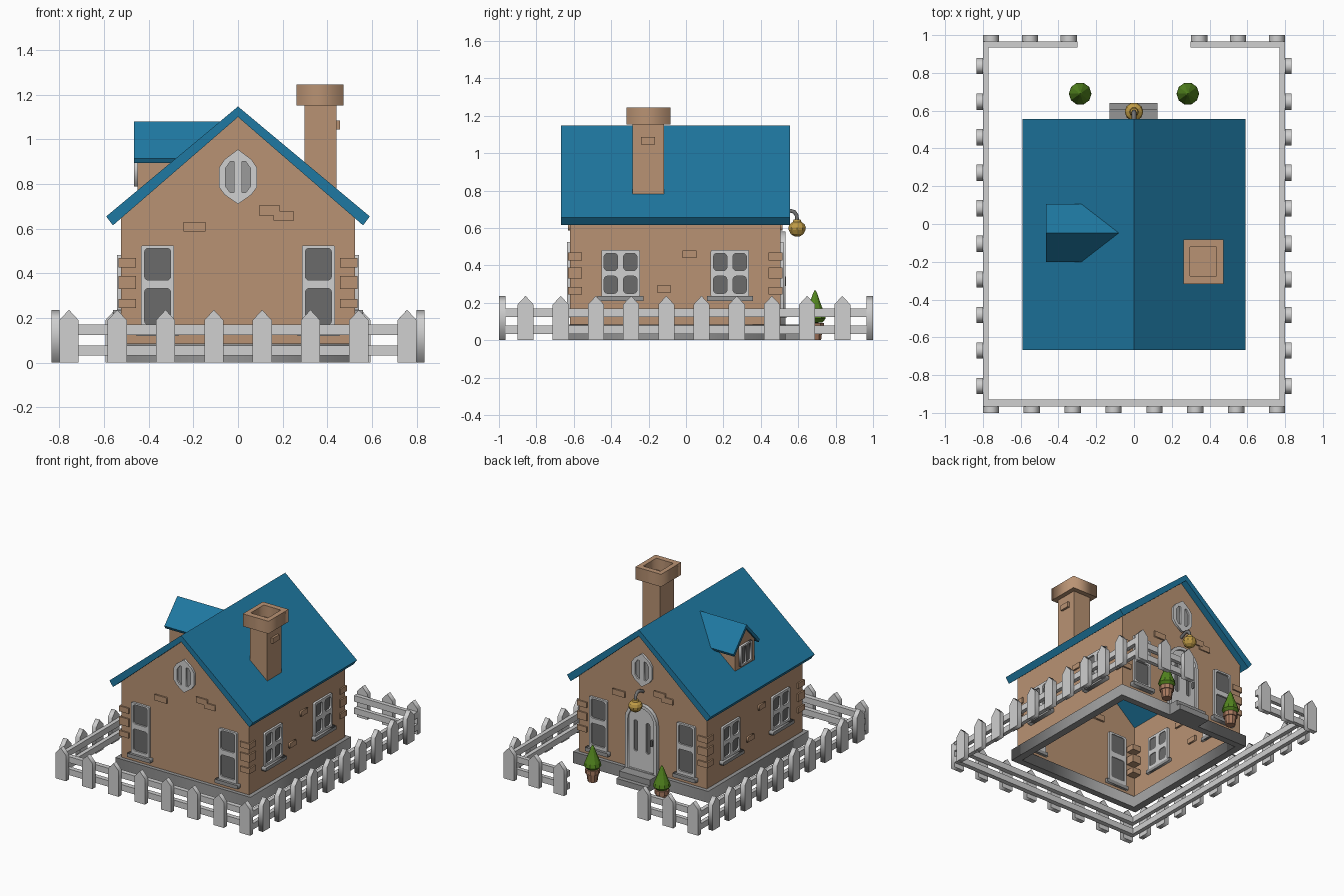
import bpy, bmesh, math
from mathutils import Matrix

if "Cube" in bpy.data.objects:
    bpy.data.objects.remove(bpy.data.objects["Cube"])


def material(name, r, g, b):
    m = bpy.data.materials.new(name)
    m.diffuse_color = [c ** 2.2 for c in (r, g, b)] + [1]
    m.use_nodes = True
    m.node_tree.nodes["Principled BSDF"].inputs["Base Color"].default_value = m.diffuse_color
    return m


BRICK = material("brick", .72, .57, .45)
ROOF = material("blue_roof", .14, .47, .63)
WHITE = material("painted_wood", .81, .81, .81)
STONE = material("grey_stone", .58, .58, .58)
GLASS = material("dark_glass", .42, .42, .42)
PALE = material("pale_glass", .60, .60, .60)
GOLD = material("brass", .74, .60, .28)
METAL = material("lamp_metal", .45, .45, .45)
LEAF = material("leaf_green", .33, .52, .14)
POT = material("clay_pot", .66, .48, .38)


def add(name, mesh, mat):
    ob = bpy.data.objects.new(name, mesh)
    mesh.materials.clear()
    mesh.materials.append(mat)
    bpy.context.collection.objects.link(ob)
    return ob


def loft(name, a, b, mat, caps=True, skip=()):
    """Join two matching rings of 3D points."""
    bm = bmesh.new()
    va, vb = [bm.verts.new(p) for p in a], [bm.verts.new(p) for p in b]
    n = len(a)
    for i in range(n):
        if i not in skip:
            bm.faces.new((va[i], va[(i + 1) % n], vb[(i + 1) % n], vb[i]))
    if caps:
        bm.faces.new(va[::-1])
        bm.faces.new(vb)
    bmesh.ops.recalc_face_normals(bm, faces=bm.faces)
    me = bpy.data.meshes.new(name)
    bm.to_mesh(me)
    bm.free()
    return add(name, me, mat)


def box(name, x0, x1, y0, y1, z0, z1, mat):
    ring = lambda z: [(x0, y0, z), (x1, y0, z), (x1, y1, z), (x0, y1, z)]
    return loft(name, ring(z0), ring(z1), mat)


def lathe(name, profile, sides, x, y, mat):
    bm = bmesh.new()
    vs = [bm.verts.new((r, 0, z)) for r, z in profile]
    es = [bm.edges.new(p) for p in zip(vs, vs[1:])]
    bmesh.ops.spin(bm, geom=vs + es, axis=(0, 0, 1), cent=(0, 0, 0),
                   angle=math.tau, steps=sides)
    bmesh.ops.remove_doubles(bm, verts=bm.verts, dist=.0005)
    bmesh.ops.recalc_face_normals(bm, faces=bm.faces)
    bmesh.ops.translate(bm, verts=bm.verts, vec=(x, y, 0))
    me = bpy.data.meshes.new(name)
    bm.to_mesh(me)
    bm.free()
    return add(name, me, mat)


def frame(u, n, o):
    """Matrix for a wall: u = right along it, v = up, w = outward."""
    return Matrix(((u[0], 0, n[0], o[0]), (u[1], 0, n[1], o[1]),
                   (0, 1, 0, 0), (0, 0, 0, 1)))


def plate(name, outlines, m, w0, w1, mat):
    """Flat outline with holes, extruded from w0 to w1."""
    cu = bpy.data.curves.new(name, 'CURVE')
    cu.dimensions, cu.fill_mode, cu.extrude = '2D', 'BOTH', (w1 - w0) / 2
    for pts in outlines:
        s = cu.splines.new('POLY')
        s.points.add(len(pts) - 1)
        for p, (u, v) in zip(s.points, pts):
            p.co = (u, v, 0, 1)
        s.use_cyclic_u = True
    tmp = bpy.data.objects.new(name, cu)
    bpy.context.collection.objects.link(tmp)
    dg = bpy.context.evaluated_depsgraph_get()
    me = bpy.data.meshes.new_from_object(tmp.evaluated_get(dg))
    bpy.data.objects.remove(tmp)
    me.transform(m @ Matrix.Translation((0, 0, (w0 + w1) / 2)))
    return add(name, me, mat)


def rect(u0, u1, v0, v1, r=0):
    if not r:
        return [(u0, v0), (u1, v0), (u1, v1), (u0, v1)]
    pts = []
    for k, (u, v) in enumerate(((u1 - r, v1 - r), (u0 + r, v1 - r),
                                (u0 + r, v0 + r), (u1 - r, v0 + r))):
        for j in range(4):
            a = math.radians(90 * k + 30 * j)
            pts.append((u + r * math.cos(a), v + r * math.sin(a)))
    return pts


def arch(half, v0, spring):
    return [(-half, v0), (half, v0)] + [
        (half * math.cos(math.pi * i / 10), spring + half * math.sin(math.pi * i / 10))
        for i in range(11)]


def window(name, outline, panes, m, glass, sill=None):
    plate(name + "_frame", [outline] + panes, m, -.02, .016, WHITE)
    us, vs = zip(*outline)
    plate(name + "_glass", panes, m, -.015, .004, glass)
    if sill:
        plate(name + "_sill", [rect(min(us) - .02, max(us) + .02, *sill)], m, -.02, .035, STONE)


CY = -.0575
FRONT = frame((1, 0), (0, -1), (0, -.62))
BACK = frame((-1, 0), (0, 1), (0, .505))
RIGHT = frame((0, 1), (1, 0), (.525, CY))
LEFT = frame((0, -1), (-1, 0), (-.525, CY))

# House shell (open below and under the roof) and stone plinth ring
gable = [(-.525, .04), (.525, .04), (.525, .66), (0, 1.11), (-.525, .66)]
loft("house_walls", [(x, -.62, z) for x, z in gable], [(x, .505, z) for x, z in gable],
     BRICK, skip=(0, 2, 3))
flat = Matrix.Translation((0, CY, 0))
plate("plinth", [rect(-.555, .555, -.59, .59), rect(-.5, .5, -.54, .54)], flat, 0, .085, STONE)

# Main roof
chev = [(0, 1.147), (.59, .655), (.56, .615), (0, 1.1), (-.56, .615), (-.59, .655)]
loft("main_roof", [(x, -.668, z) for x, z in chev], [(x, .555, z) for x, z in chev], ROOF)


# Dormer: outlines run back until they meet the roof slope
def dormer(name, pts, x, mat):
    loft(name, [(x, y + CY + .01, z) for y, z in pts],
         [(max(x + .005, -(1.14 - z) / .834), y + CY + .01, z) for y, z in pts], mat)


dormer("dormer_walls", [(-.115, .755), (.115, .755), (.115, .93), (0, 1.05), (-.115, .93)], -.45, BRICK)
dormer("dormer_roof", [(0, 1.08), (.153, .915), (.143, .895), (0, 1.05), (-.143, .895), (-.153, .915)],
       -.465, ROOF)
DORM = frame((0, -1), (-1, 0), (-.45, CY + .01))
window("dormer_window", rect(-.065, .065, .79, .94),
       [rect(-.052, -.006, .803, .927), rect(.006, .052, .803, .927)], DORM, GLASS)

# Chimney with hollow cap
hole = rect(.297, .437, -.27, -.112)
flat0 = Matrix.Identity(4)
box("chimney_shaft", .297, .44, -.285, -.118, .74, 1.16, BRICK)
plate("chimney_cap", [rect(.262, .473, -.317, -.082), rect(.297, .437, -.275, -.122)],
      flat0, 1.152, 1.245, BRICK)
box("chimney_brick", .43, .456, -.24, -.165, 1.045, 1.085, BRICK)

# Windows, bricks on the gable ends
octagon = [(0, .955), (.06, .91), (.084, .875), (.084, .785),
           (.06, .752), (0, .71), (-.06, .752), (-.084, .785), (-.084, .875), (-.06, .91)]
half_pane = [(.018, .9), (.035, .9), (.055, .872), (.055, .788), (.035, .762), (.018, .762)]
for side, m in (("front", FRONT), ("back", BACK)):
    for tag, c in (("left", -.36), ("right", .36)):
        window(f"{side}_{tag}_window", rect(c - .074, c + .074, .145, .525, .008),
               [rect(c - .058, c + .058, .37, .512, .015),
                rect(c - .058, c + .058, .17, .332, .015)], m, GLASS, (.12, .147))
    window(f"{side}_attic_window", octagon,
           [half_pane, [(-u, v) for u, v in half_pane]], m, PALE)
    for i, r in enumerate(((-.245, -.145, .587, .63), (.095, .188, .66, .703), (.16, .25, .636, .677))):
        plate(f"{side}_brick_{i}", [rect(*r)], m, -.015, .012 - .001 * i, BRICK)

# Windows and bricks on the long sides
for side, m in (("right", RIGHT), ("left", LEFT)):
    for tag, c in (("a", -.2925), ("b", .2925)):
        panes = [rect(c + d - .036, c + d + .036, v, v + .092, .018)
                 for d in (-.052, .052) for v in (.25, .372)]
        window(f"{side}_window_{tag}", rect(c - .103, c + .103, .232, .482, .008),
               panes, m, GLASS, (.21, .235))
    for i, r in enumerate(((.038, .113, .44, .478), (-.098, -.023, .255, .293))):
        plate(f"{side}_brick_{i}", [rect(*r)], m, -.015, .012, BRICK)

# Corner bricks
for sx in (-1, 1):
    for sy in (-1, 1):
        for i, (z0, z1) in enumerate(((.245, .285), (.33, .388), (.427, .468))):
            x = sorted((sx * .457, sx * .536))
            y = sorted((CY + sy * .498, CY + sy * .573))
            box(f"corner_brick_{i}", *x, *y, z0, z1, BRICK)

# Door, steps
slits = [rect(c - .016, c + .016, .22, .45, .015) for c in (-.05, .05)]
plate("door_frame", [arch(.13, .085, .45), arch(.107, .09, .45)], BACK, -.02, .028, WHITE)
plate("door", [arch(.108, .086, .45)] + slits, BACK, -.02, .014, WHITE)
plate("door_glass", slits, BACK, -.015, .004, GLASS)
plate("door_handle", [rect(.082, .094, .29, .34, .005)], BACK, .01, .03, METAL)
box("lower_step", -.13, .125, .52, .64, 0, .042, STONE)
box("upper_step", -.13, .125, .5, .608, .042, .085, STONE)

# Lamp over the door
cu = bpy.data.curves.new("lamp_neck", 'CURVE')
cu.dimensions, cu.bevel_depth, cu.bevel_resolution, cu.use_fill_caps = '3D', .012, 1, True
path = [(.49, .665), (.535, .685), (.56, .692), (.58, .685), (.592, .667), (.594, .635)]
s = cu.splines.new('POLY')
s.points.add(len(path) - 1)
for p, (y, z) in zip(s.points, path):
    p.co = (0, y, z, 1)
cu.materials.append(METAL)
bpy.context.collection.objects.link(bpy.data.objects.new("lamp_neck", cu))
lathe("lamp_shade", [(0, .645), (.02, .645), (.024, .632), (.042, .62), (.049, .602), (.047, .588),
                     (.036, .568), (.018, .556), (0, .553)], 10, 0, .594, GOLD)

# Potted trees
for x in (-.285, .285):
    lathe("plant_pot", [(0, 0), (.034, 0), (.042, .06), (.05, .06), (.05, .092), (0, .092)], 10, x, .69, POT)
    lathe("small_tree", [(0, .092), (.04, .094), (.06, .115), (.054, .14), (.03, .2), (.012, .25), (0, .27)],
          10, x, .69, LEAF)


# Picket fence
def picket(m, c):
    plate("picket", [[(c - .043, 0), (c + .043, 0), (c + .043, .19), (c, .237), (c - .043, .19)]],
          m, 0, .035, WHITE)


f_front = frame((1, 0), (0, -1), (0, -.965))
f_back = frame((-1, 0), (0, 1), (0, .965))
for i in range(8):
    picket(f_front, -.757 + i * .2163)
for sx in (-1, 1):
    for i in range(3):
        picket(f_back, sx * (.345 + i * .206))
    f_side = frame((0, sx), (sx, 0), (sx * .8, 0))
    for i in range(10):
        picket(f_side, sx * (-.858 + i * .1882))
for z0, z1 in ((.033, .078), (.125, .17)):
    box("front_rail", -.8, .8, -.965, -.93, z0, z1, WHITE)
    for sx in (-1, 1):
        box("side_rail", *sorted((sx * .77, sx * .8)), -.93, .965, z0, z1, WHITE)
        box("back_rail", *sorted((sx * .3, sx * .77)), .935, .965, z0, z1, WHITE)
